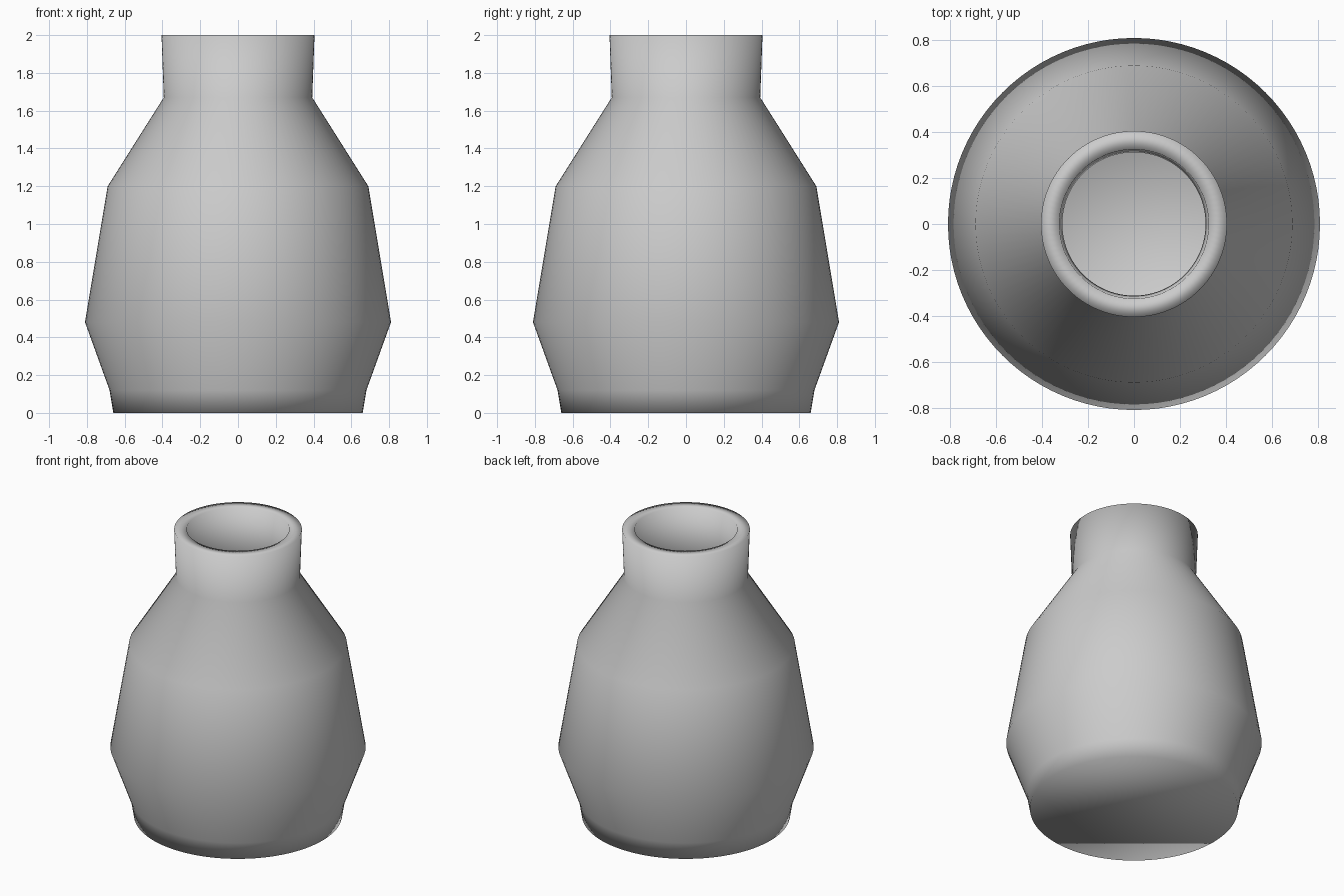
import bpy, bmesh
from math import cos, sin, tau

if "Cube" in bpy.data.objects:
    bpy.data.objects.remove(bpy.data.objects["Cube"])

SEGMENTS = 96

# Profile (radius, height): outside from foot to rim, then inside down to the floor
profile = [
    (0.66, 0.0), (0.68, 0.12), (0.81, 0.48), (0.69, 1.20), (0.393, 1.67), (0.405, 2.0),
    (0.325, 2.0), (0.312, 1.65), (0.615, 1.17), (0.73, 0.48), (0.60, 0.13), (0.58, 0.08),
]


def lathe(name, points):
    """Spin a profile round z and close both ends with flat discs."""
    bm = bmesh.new()
    angles = [tau * i / SEGMENTS for i in range(SEGMENTS)]
    rings = [[bm.verts.new((r * cos(a), r * sin(a), z)) for a in angles] for r, z in points]
    for low, high in zip(rings, rings[1:]):
        for i in range(SEGMENTS):
            j = (i + 1) % SEGMENTS
            bm.faces.new((low[i], low[j], high[j], high[i]))
    bm.faces.new(rings[0][::-1])
    bm.faces.new(rings[-1])
    bmesh.ops.recalc_face_normals(bm, faces=bm.faces)
    for face in bm.faces:
        face.smooth = True
    mesh = bpy.data.meshes.new(name)
    bm.to_mesh(mesh)
    bm.free()
    obj = bpy.data.objects.new(name, mesh)
    bpy.context.collection.objects.link(obj)
    return obj


# Hollow vase with thick walls
lathe("vase", profile)
